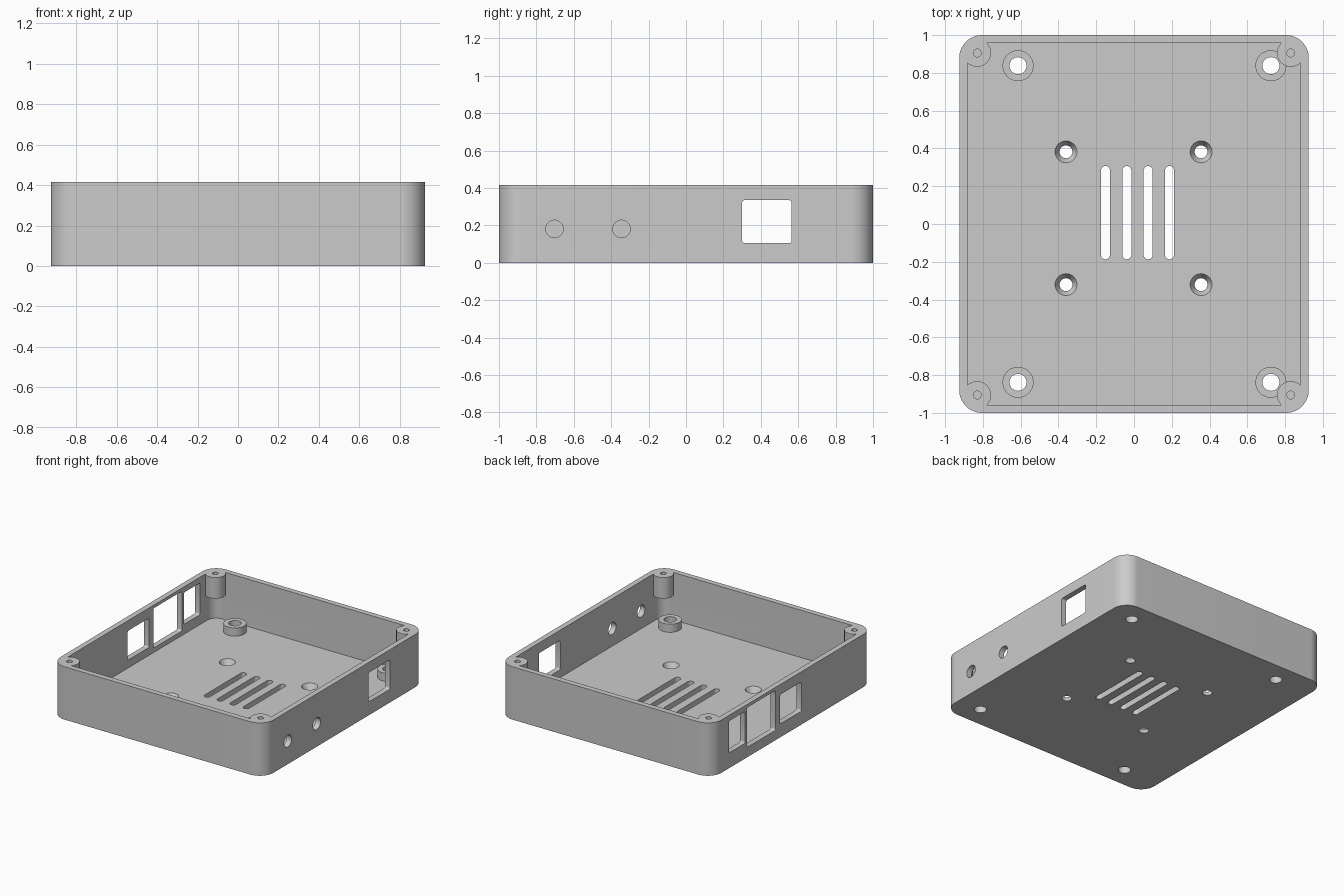
import bpy
import bmesh
import math

cube = bpy.data.objects.get("Cube")
if cube:
    bpy.data.objects.remove(cube, do_unlink=True)

WIDTH, DEPTH, HEIGHT = 0.925, 1.0, 0.415    # half, half, full
WALL, CORNER, FLOOR = 0.043, 0.12, 0.043

grey = bpy.data.materials.new("plain_grey")
grey.use_nodes = True
colour = (0.6, 0.6, 0.6, 1)
grey.diffuse_color = colour
grey.node_tree.nodes["Principled BSDF"].inputs["Base Color"].default_value = colour


def rounded(u, v, hu, hv, r, steps=8):
    """Rounded rectangle profile; a circle or slot when r equals the half size."""
    pts = []
    for k, (su, sv) in enumerate([(1, 1), (-1, 1), (-1, -1), (1, -1)]):
        for i in range(steps + 1):
            a = math.pi / 2 * (k + i / steps)
            pts.append((u + su * (hu - r) + r * math.cos(a),
                        v + sv * (hv - r) + r * math.sin(a)))
    return pts


def circle(u, v, r):
    return rounded(u, v, r, r, r)


def prism(name, lower, lo, hi, axis="z", upper=None):
    """Solid between two matching profiles, along z or x."""
    bm = bmesh.new()

    def ring(pts, w):
        return [bm.verts.new((u, v, w) if axis == "z" else (w, u, v)) for u, v in pts]

    a, b = ring(lower, lo), ring(upper or lower, hi)
    n = len(a)
    bm.faces.new(a[::-1])
    bm.faces.new(b)
    for i in range(n):
        j = (i + 1) % n
        bm.faces.new((a[i], a[j], b[j], b[i]))
    bmesh.ops.remove_doubles(bm, verts=bm.verts, dist=1e-5)
    bmesh.ops.recalc_face_normals(bm, faces=bm.faces)
    mesh = bpy.data.meshes.new(name)
    bm.to_mesh(mesh)
    bm.free()
    mesh.materials.append(grey)
    obj = bpy.data.objects.new(name, mesh)
    bpy.context.collection.objects.link(obj)
    return obj


# Outer body
tray = prism("enclosure_tray", rounded(0, 0, WIDTH, DEPTH, CORNER, 16), 0, HEIGHT)
steps = []


def cut(*args, **kw):
    steps.append(("DIFFERENCE", prism("cutter", *args, **kw)))


def add(*args, **kw):
    steps.append(("UNION", prism("added_part", *args, **kw)))


# Cavity
cut(rounded(0, 0, WIDTH - WALL, DEPTH - WALL, CORNER - WALL), FLOOR, HEIGHT + 0.1)

for sy in (-1, 1):
    # Lid screw posts hanging in the corners
    for sx in (-1, 1):
        x, y = sx * 0.83, sy * 0.905
        add(circle(x, y, 0.073), 0.25, HEIGHT)
        cut(circle(x, y, 0.021), 0.2, HEIGHT + 0.1)
    # Board standoffs with through holes
    for x in (-0.614, 0.725):
        add(circle(x, sy * 0.838, 0.082), FLOOR / 2, 0.107)
        cut(circle(x, sy * 0.838, 0.045), -0.1, 0.15)

# Countersunk floor holes
for x in (-0.36, 0.355):
    for y in (-0.321, 0.382):
        cut(circle(x, y, 0.022), -0.0215, 0.0645, upper=circle(x, y, 0.07))

# Vent slots
for i in range(4):
    cut(rounded(-0.151 + 0.113 * i, 0.06, 0.024, 0.247, 0.024), -0.1, 0.1)


def window(side, y0, y1, z0, z1):
    profile = rounded((y0 + y1) / 2, (z0 + z1) / 2, (y1 - y0) / 2, (z1 - z0) / 2, 0.013, 4)
    cut(profile, side * WIDTH - 0.06, side * WIDTH + 0.06, axis="x")


# Left wall: two round holes and one port
for y in (-0.703, -0.345):
    cut(circle(y, 0.181, 0.047), WIDTH - 0.06, WIDTH + 0.06, axis="x")
window(1, 0.3, 0.565, 0.105, 0.335)

# Right wall: three ports
window(-1, -0.11, 0.155, 0.105, 0.335)
window(-1, 0.21, 0.564, 0.078, 0.39)
window(-1, 0.588, 0.788, 0.12, 0.37)

# Combine everything into one solid
for operation, part in steps:
    mod = tray.modifiers.new("combine", "BOOLEAN")
    mod.operation = operation
    mod.solver = "EXACT"
    mod.object = part
    part.hide_render = True
bpy.context.view_layer.update()
depsgraph = bpy.context.evaluated_depsgraph_get()
solid = bpy.data.meshes.new_from_object(tray.evaluated_get(depsgraph))
tray.modifiers.clear()
tray.data = solid
for _, part in steps:
    bpy.data.objects.remove(part, do_unlink=True)

# Smooth curves, sharp edges
bpy.ops.object.select_all(action="DESELECT")
tray.select_set(True)
bpy.context.view_layer.objects.active = tray
bpy.ops.object.shade_smooth_by_angle(angle=math.radians(30))
